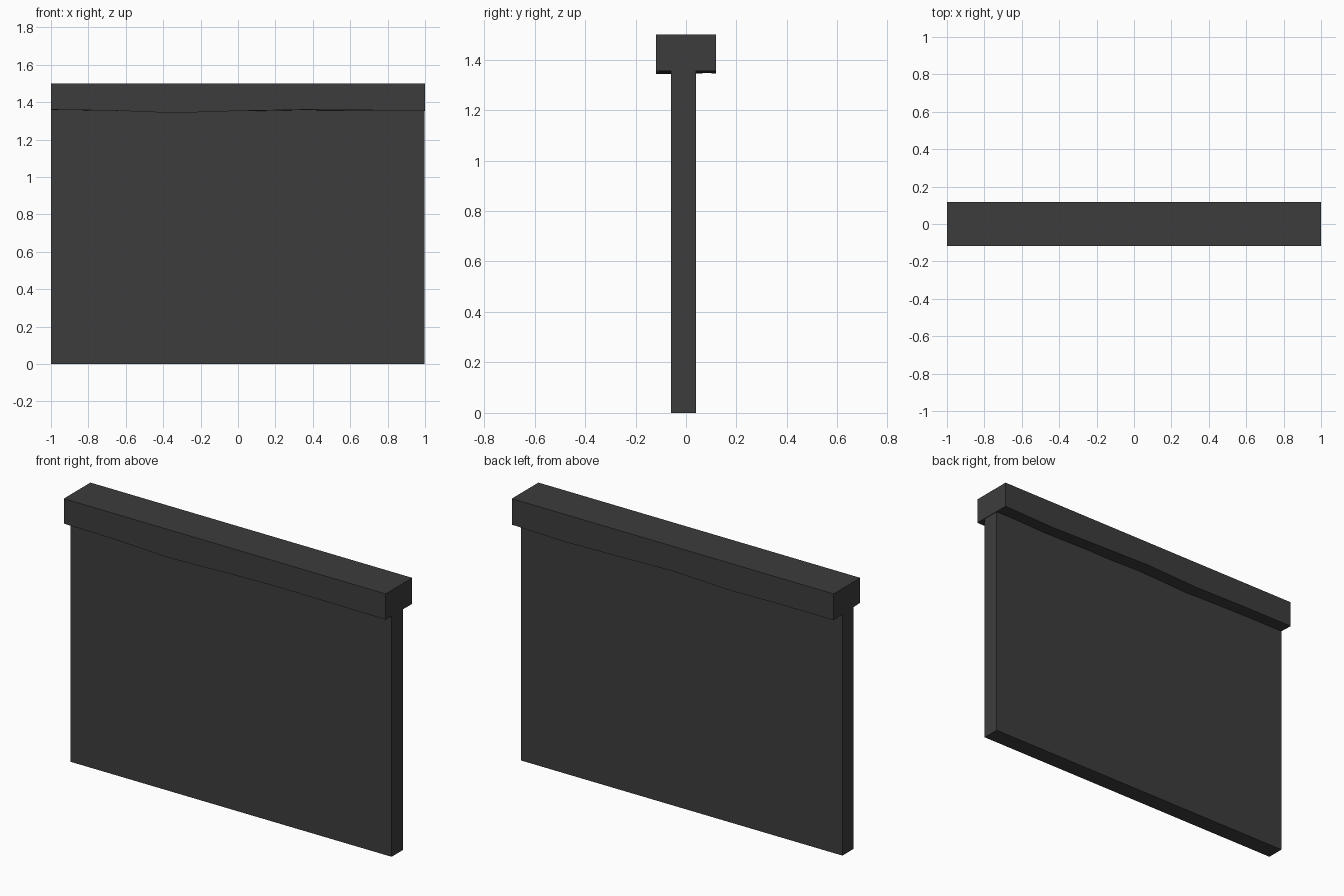
import bpy
import bmesh

cube = bpy.data.objects.get("Cube")
if cube:
    bpy.data.objects.remove(cube, do_unlink=True)

# One dark grey colour
grey = bpy.data.materials.new("dark_grey")
grey.use_nodes = True
colour = (0.046, 0.046, 0.046, 1)
grey.diffuse_color = colour
grey.node_tree.nodes["Principled BSDF"].inputs["Base Color"].default_value = colour


def loft(name, sections):
    """Join matching closed cross-sections into a capped solid."""
    bm = bmesh.new()
    rings = [[bm.verts.new(p) for p in s] for s in sections]
    for a, b in zip(rings, rings[1:]):
        for i in range(len(a)):
            j = (i + 1) % len(a)
            bm.faces.new((a[i], a[j], b[j], b[i]))
    bm.faces.new(rings[0])
    bm.faces.new(rings[-1])
    bmesh.ops.recalc_face_normals(bm, faces=bm.faces)
    mesh = bpy.data.meshes.new(name)
    bm.to_mesh(mesh)
    bm.free()
    mesh.materials.append(grey)
    obj = bpy.data.objects.new(name, mesh)
    bpy.context.collection.objects.link(obj)
    return obj


def section(x, front, back, bottom_front, bottom_back, top):
    return [(x, front, bottom_front), (x, back, bottom_back),
            (x, back, top), (x, front, top)]


# Thin wall slab, reaching slightly into the coping
loft("wall_panel", [section(x, -0.06, 0.04, 0, 0, 1.39) for x in (-1, 0.997)])

# Coping with a gently uneven lower edge: x, front height, back height
edge = [(-1, 1.36, 1.352), (-0.67, 1.355, 1.352), (-0.34, 1.342, 1.347),
        (0, 1.353, 1.36), (0.36, 1.36, 1.352), (0.67, 1.357, 1.345), (1, 1.355, 1.354)]
loft("wall_coping", [section(x, -0.118, 0.118, f, b, 1.5) for x, f, b in edge])
